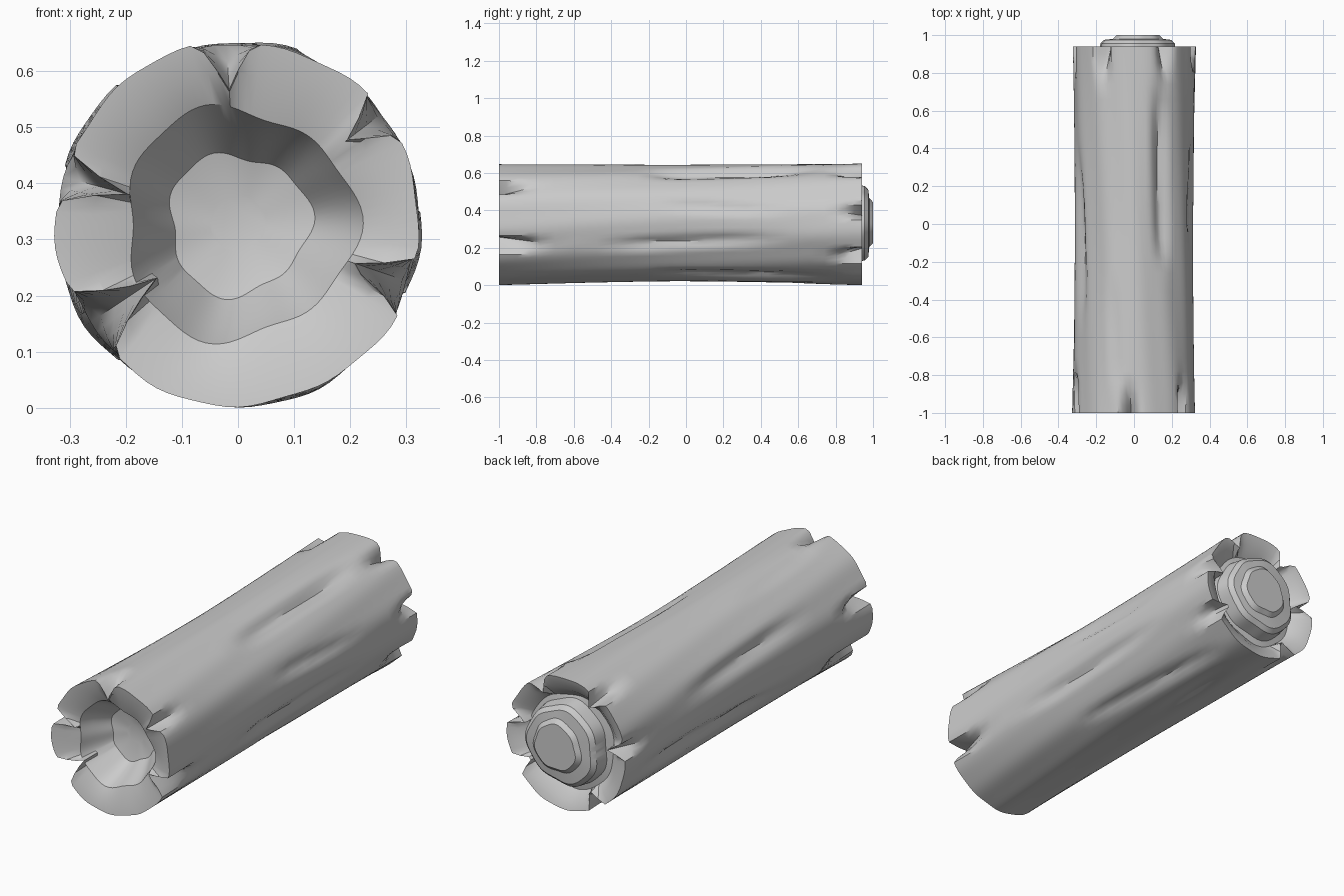
import bpy, bmesh, math, random

if "Cube" in bpy.data.objects:
    bpy.data.objects.remove(bpy.data.objects["Cube"])

random.seed(4)
N = 96
CZ = 0.328
YS = [-1, -0.96, -0.9, -0.84, -0.78, -0.7, -0.6, -0.48, -0.36, -0.26, -0.2, -0.15, -0.08, 0.0,
      0.1, 0.2, 0.32, 0.44, 0.56, 0.66, 0.74, 0.8, 0.85, 0.9, 0.94]

# Split notches at each end: (angle, half width, depth, length)
FRONT = [(94, 9, .085, .16), (37, 8, .085, .18), (-20, 9, .12, .24),
         (214, 12, .15, .26), (165, 8, .12, .22)]
BACK = [(12, 8, .10, .12), (-32, 9, .11, .16), (60, 9, .07, .18),
        (121, 9, .09, .2), (172, 8, .1, .15), (238, 9, .1, .16)]
# Long bark grooves: (angle, half width, depth, y start, y end, twist)
GROOVES = [(60, 11, .04, -.24, .75, 6), (-22, 9, .025, -.45, .5, 8), (-55, 8, .02, -.2, .85, -8),
           (150, 10, .025, -.5, .4, 9), (205, 9, .025, -.3, .8, -8), (270, 9, .015, .2, .7, 5),
           (20, 8, .018, -.1, .5, -8), (105, 9, .012, -.9, -.3, 6)]


def angle_gap(a, b):
    return abs((a - b + 180) % 360 - 180)


def tent(gap, width):
    return max(0.0, 1 - gap / width)


def bark_radius(a, y):
    r = 0.311 + 0.014 * min(1, abs(y + 0.05)) ** 1.5
    t = math.radians(a)
    r += 0.003 * math.sin(5 * t + 2 * y) + 0.002 * math.sin(13 * t - 3 * y)
    for ga, w, d, y0, y1, twist in GROOVES:
        if y0 < y < y1:
            k = (y - y0) / (y1 - y0)
            r -= d * tent(angle_gap(a, ga + twist * k), w) * min(1, 5 * k, 4 * (1 - k))
    for ga, w, d, length in FRONT:
        r -= d * tent(angle_gap(a, ga), w) * max(0, 1 - (y + 1) / length)
    for ga, w, d, length in BACK:
        r -= d * tent(angle_gap(a, ga), w) * max(0, 1 - (0.94 - y) / length)
    return r


def end_ring(y, r, limit_y, lumps, phase, cx=0.0):
    # irregular ring that never leaves the notched rim
    out = []
    for i in range(N):
        a = 360 * i / N
        t = math.radians(a)
        q = r * (1 + lumps * (math.sin(3 * t + phase) + 0.5 * math.sin(7 * t + phase)))
        q = min(q, bark_radius(a, limit_y) - 0.004)
        out.append((cx + q * math.cos(t), y, CZ + q * math.sin(t)))
    return out


def bark_ring(y):
    out = []
    for i in range(N):
        a = 360 * i / N
        r = bark_radius(a, y)
        t = math.radians(a)
        out.append((r * math.cos(t), y, CZ + r * math.sin(t)))
    return out


def build(name, rings):
    bm = bmesh.new()
    loops = [[bm.verts.new(p) for p in ring] for ring in rings]
    for lo, hi in zip(loops, loops[1:]):
        for i in range(N):
            j = (i + 1) % N
            bm.faces.new((lo[i], lo[j], hi[j], hi[i]))
    bm.faces.new(loops[0])
    bm.faces.new(loops[-1])
    bmesh.ops.recalc_face_normals(bm, faces=bm.faces)
    mesh = bpy.data.meshes.new(name)
    bm.to_mesh(mesh)
    bm.free()
    ob = bpy.data.objects.new(name, mesh)
    bpy.context.collection.objects.link(ob)
    bpy.context.view_layer.objects.active = ob
    ob.select_set(True)
    bpy.ops.object.shade_smooth_by_angle(angle=math.radians(35))
    ob.select_set(False)
    return ob


# Hollow front: floor, sloping wall, lip
front = [end_ring(-0.8, 0.05, -1, 0, 0), end_ring(-0.82, 0.125, -1, .07, 1),
         end_ring(-0.9, 0.175, -1, .06, 1.3), end_ring(-0.965, 0.205, -1, .06, 1.5),
         end_ring(-0.99, 0.265, -1, .02, 2)]

# Broken back: lip, gap, stepped heartwood core
back = [end_ring(0.925, 0.275, 0.94, .02, 0), end_ring(0.885, 0.23, 0.94, .03, 1),
        end_ring(0.89, 0.205, 0.94, .04, 2, .01), end_ring(0.955, 0.195, 0.94, .04, 2, .01),
        end_ring(0.975, 0.175, 0.94, .04, 2, .01), end_ring(0.98, 0.13, 0.94, .04, 3, .02),
        end_ring(1.0, 0.11, 0.94, .04, 3, .02)]

build("log", front + [bark_ring(y) for y in YS] + back)
